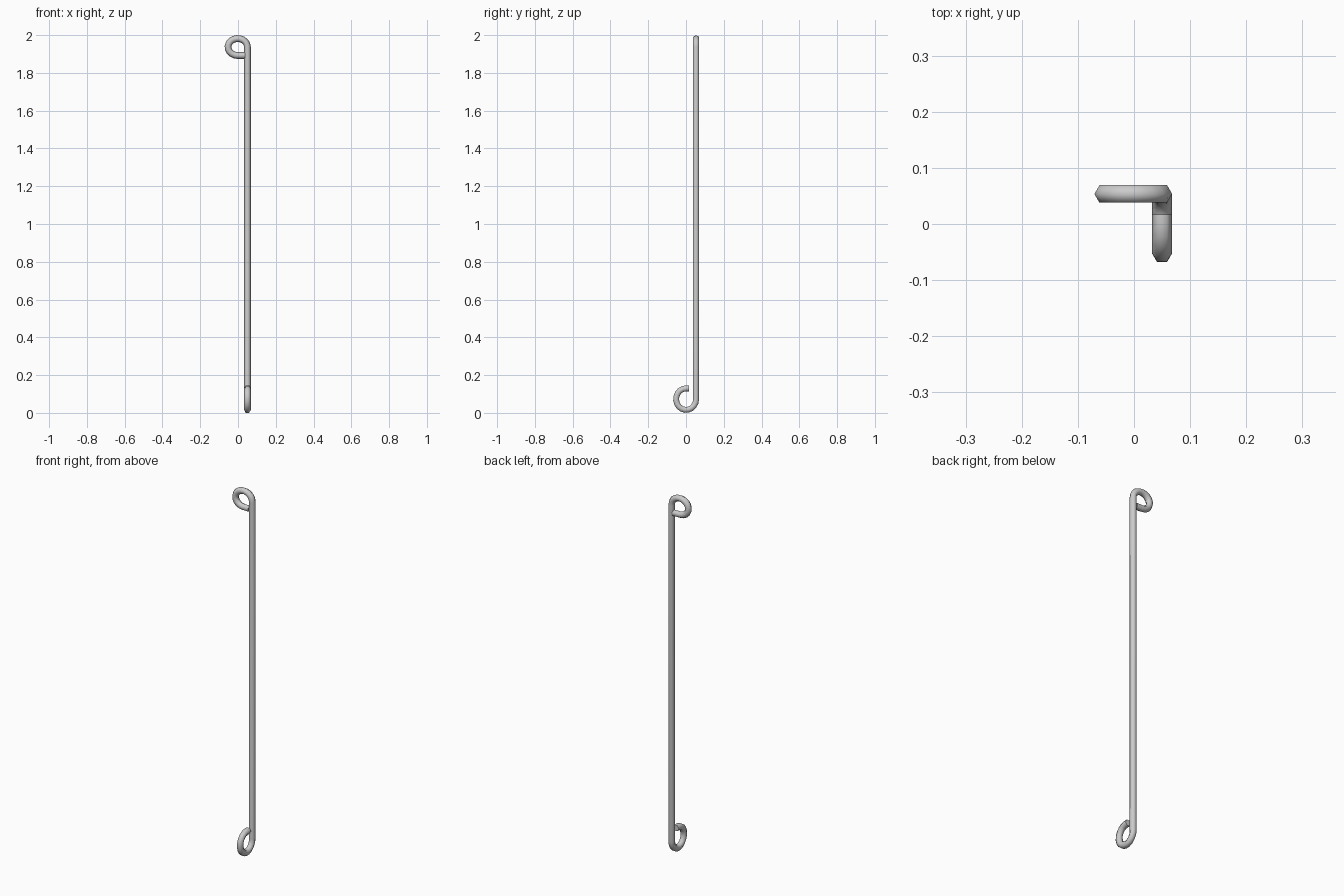
import bpy, bmesh
from math import sin, cos, pi, radians
from mathutils import Vector

if "Cube" in bpy.data.objects:
    bpy.data.objects.remove(bpy.data.objects["Cube"])

R = 0.018            # wire radius (hexagonal section)
SX, SY = 0.05, 0.0535  # shaft position
N = 14               # steps per hook

# Path: bottom hook in the YZ plane, straight shaft, top hook in the XZ plane
path = [Vector((SX, 0.017, 0.1298))]
for i in range(N + 1):
    a = radians(-270 + 270 * i / N)
    path.append(Vector((SX, 0.0005 + 0.053 * cos(a), 0.0728 + 0.057 * sin(a))))
for i in range(N + 1):
    a = radians(270 * i / N)
    path.append(Vector((-0.0015 + 0.0515 * cos(a), SY, 1.937 + 0.045 * sin(a))))
path.append(Vector((0.036, SY, 1.892)))

# Sweep the hexagon along the path, carrying the frame without twist
bm = bmesh.new()
rings, u, last = [], Vector((1, 0, 0)), None
for i, p in enumerate(path):
    d_in = (p - path[max(i - 1, 0)]).normalized()
    d_out = (path[min(i + 1, len(path) - 1)] - p).normalized()
    t = (d_in + d_out).normalized()
    if last is not None:
        u = last.rotation_difference(t) @ u
    u = (u - t * u.dot(t)).normalized()
    v = t.cross(u)
    last = t
    rings.append([bm.verts.new(p + R * (cos(k * pi / 3) * u + sin(k * pi / 3) * v))
                  for k in range(6)])
for a, b in zip(rings, rings[1:]):
    for k in range(6):
        bm.faces.new((a[k], a[(k + 1) % 6], b[(k + 1) % 6], b[k]))

# End caps
bm.faces.new(rings[0][::-1])
bm.faces.new(rings[-1])
bmesh.ops.recalc_face_normals(bm, faces=bm.faces)

mesh = bpy.data.meshes.new("double_hook_rod")
bm.to_mesh(mesh)
bm.free()
rod = bpy.data.objects.new("double_hook_rod", mesh)
bpy.context.collection.objects.link(rod)

# Smooth wire, sharp caps
bpy.context.view_layer.objects.active = rod
rod.select_set(True)
bpy.ops.object.shade_smooth_by_angle(angle=radians(70))
